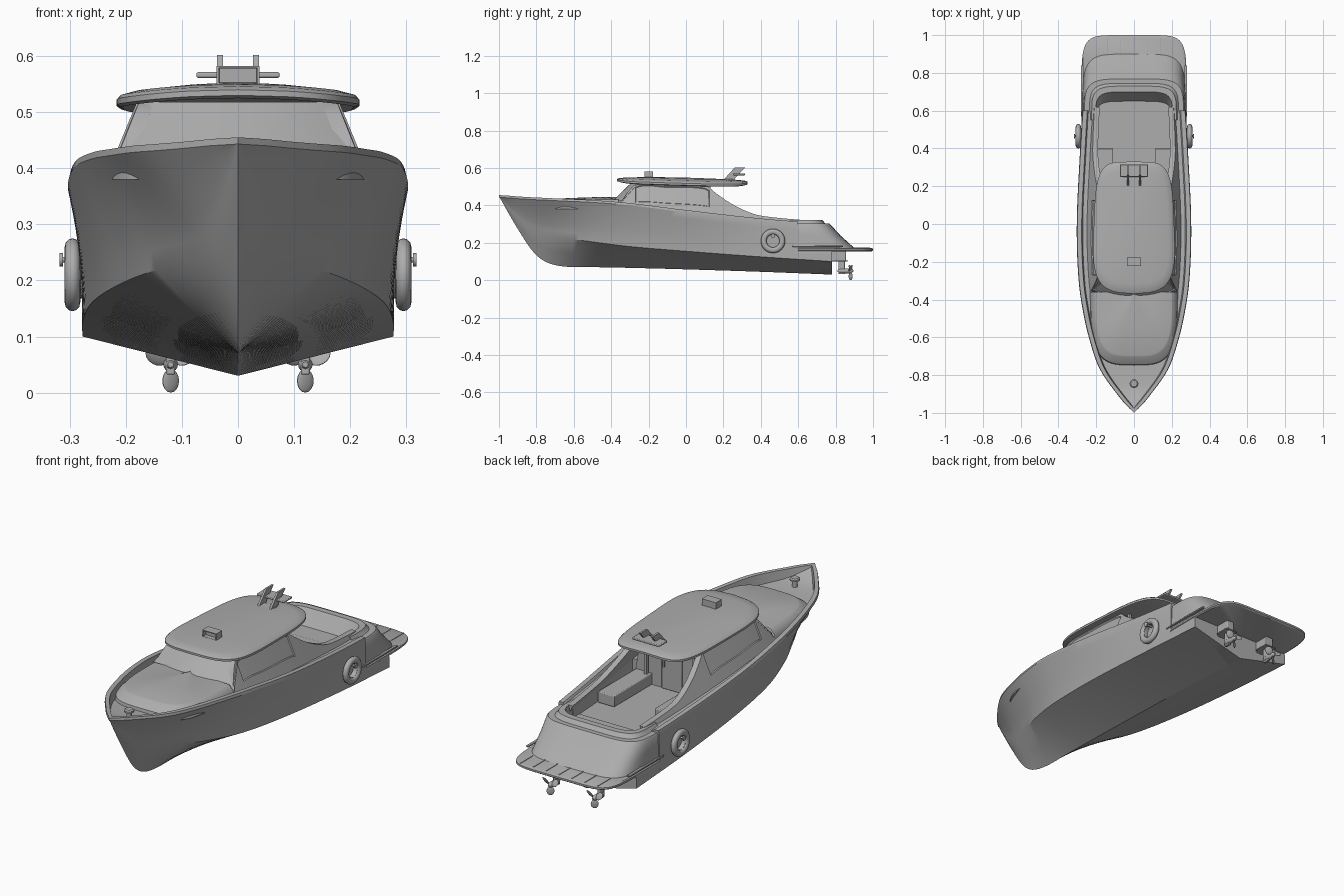
import bpy, bmesh
from math import sin, cos, pi
from mathutils import Vector, Matrix

cube = bpy.data.objects.get("Cube")
if cube:
    bpy.data.objects.remove(cube, do_unlink=True)

GREY = (0.42, 0.42, 0.42, 1)
mat = bpy.data.materials.new("plain grey")
mat.use_nodes = True
mat.diffuse_color = GREY
shader = next(n for n in mat.node_tree.nodes if n.type == "BSDF_PRINCIPLED")
shader.inputs["Base Color"].default_value = GREY
shader.inputs["Roughness"].default_value = 0.6


def finish(name, bm, bevel=0.0, angle=0.6):
    """Turn a bmesh into a shaded object."""
    bmesh.ops.remove_doubles(bm, verts=bm.verts, dist=0.0002)
    bmesh.ops.recalc_face_normals(bm, faces=bm.faces)
    mesh = bpy.data.meshes.new(name)
    bm.to_mesh(mesh)
    bm.free()
    mesh.materials.append(mat)
    ob = bpy.data.objects.new(name, mesh)
    bpy.context.collection.objects.link(ob)
    if bevel:
        mod = ob.modifiers.new("soft edges", "BEVEL")
        mod.width, mod.segments = bevel, 2
    bpy.ops.object.select_all(action="DESELECT")
    ob.select_set(True)
    bpy.context.view_layer.objects.active = ob
    bpy.ops.object.shade_smooth_by_angle(angle=angle)
    return ob


def curve(knots, values):
    """Smooth function through the given values."""
    n = len(knots)

    def slope(i):
        a, b = max(i - 1, 0), min(i + 1, n - 1)
        return (values[b] - values[a]) / (knots[b] - knots[a])

    def f(y):
        y = min(max(y, knots[0]), knots[-1])
        i = next(k for k in range(n - 1) if y <= knots[k + 1])
        h = knots[i + 1] - knots[i]
        t = (y - knots[i]) / h
        s = t * t * (3 - 2 * t)
        return (values[i] * (1 - s) + values[i + 1] * s
                + h * t * (1 - t) * ((1 - t) * slope(i) - t * slope(i + 1)))
    return f


def loft(rings, closed=True, caps=(True, True)):
    """Skin a list of point rings."""
    bm = bmesh.new()
    rows = [[bm.verts.new(p) for p in r] for r in rings]
    n = len(rows[0])
    for a, b in zip(rows, rows[1:]):
        for i in range(n if closed else n - 1):
            j = (i + 1) % n
            bm.faces.new((a[i], a[j], b[j], b[i]))
    for row, cap in zip((rows[0], rows[-1]), caps):
        if cap:
            bm.faces.new(row)
    return bm


def box(name, lo, hi, taper=1.0, bevel=0.0, shift=0.0):
    """Box from corner to corner; the top may be narrower or moved in y."""
    cx = (lo[0] + hi[0]) / 2
    rings = []
    for z, k, s in ((lo[2], 1, 0), (hi[2], taper, shift)):
        rings.append([(cx + (x - cx) * k, y + s, z) for x, y in
                      ((lo[0], lo[1]), (hi[0], lo[1]), (hi[0], hi[1]), (lo[0], hi[1]))])
    return finish(name, loft(rings), bevel)


def lathe(name, profile, centre, axis, steps=28, closed=False):
    """Spin (radius, height) points round an axis."""
    turn = Vector((0, 0, 1)).rotation_difference(Vector(axis)).to_matrix()
    rings = [[Vector(centre) + turn @ Vector((r * cos(2 * pi * i / steps), r * sin(2 * pi * i / steps), h))
              for i in range(steps)] for r, h in profile]
    if closed:
        rings.append(rings[0])
    return finish(name, loft(rings, caps=(not closed, not closed)))


def power(v, e):
    return (1 if v >= 0 else -1) * abs(v) ** e


def bow_shape(w, y0, length, z, e=0.4, crown=0.0, n=32):
    """Rounded U outline, reaching along y by the given length."""
    return [(w * power(cos(pi * i / n), e), y0 + length * power(sin(pi * i / n), e),
             z + crown * sin(pi * i / n)) for i in range(n + 1)]


# Hull lines
Y = (-1, -.95, -.9, -.82, -.75, -.65, -.5, -.3, 0, .4, .78)
keel_z = curve(Y, (.45, .36, .275, .155, .098, .073, .07, .066, .058, .045, .03))
chine_x = curve(Y, (0, .012, .025, .05, .08, .125, .185, .235, .265, .277, .277))
chine_z = curve(Y, (.45, .38, .32, .255, .238, .225, .205, .18, .155, .125, .1))
sheer_x = curve(Y, (0, .05, .09, .15, .19, .225, .263, .293, .303, .285, .262))
sheer_z = curve(Y, (.455, .452, .448, .443, .44, .435, .428, .412, .375, .33, .3))
drop = curve((-1, -.86, -.4, 0, .6), (0, .045, .04, .02, .008))
FLOOR, LEDGE, COCKPIT, STERN = .25, .16, .1, .6


def deck_z(y):
    return sheer_z(y) - drop(y)


def section(y, cockpit, aft):
    k, cx, cz = keel_z(y), chine_x(y), chine_z(y)
    sx, sz, dz = sheer_x(y), sheer_z(y), deck_z(y)
    if aft:
        sx, sz, dz = .277, LEDGE, LEDGE
    half = [(0, k), (cx / 2, (k + cz) / 2), (cx, cz)]
    for i in range(1, 7):
        t = i / 6
        half.append((cx + (sx - cx) * t ** 1.35, cz + (sz - .012 - cz) * t))
    rim, inner = max(sx - .026, 0), max(sx - .08, 0)
    low = FLOOR if cockpit and not aft else dz
    half += [(max(sx - .003, 0), sz), (rim, sz), (max(rim - .006, 0), dz),
             (inner, dz), (inner, low), (0, low)]
    return [(x, y, z) for x, z in half] + [(-x, y, z) for x, z in reversed(half)]


rings = []
for start, end, count, cockpit, aft in ((-1, COCKPIT, 44, 0, 0), (COCKPIT, STERN, 14, 1, 0),
                                        (STERN, .78, 4, 1, 1)):
    rings += [section(start + (end - start) * i / count, cockpit, aft) for i in range(count + 1)]
finish("hull", loft(rings, caps=(False, True)), angle=0.5)

# Raked stern with rim, coaming and cockpit well
stern = [(.274, .36, .162), (.272, .325, .195), (.270, .275, .24), (.267, .225, .295), (.262, .218, .302),
         (.236, .195, .302), (.23, .19, .308), (.224, .18, .321), (.203, .15, .321), (.195, .1, FLOOR + .003)]
finish("stern_shell", loft([bow_shape(w, .55, d, z) for w, d, z in stern],
                           closed=False, caps=(False, True)))

# Swim platform with its seams
ledge = [(.272, .393, .154), (.278, .4, .159), (.278, .4, .168), (.273, .394, .172)]
finish("swim_platform", loft([bow_shape(w, .6, d, z, .3) for w, d, z in ledge]))
for i in range(-3, 4):
    x = i * .07
    box("platform_seam", (x - .002, .89, .168), (x + .002, .985, .1745))
for s in (-1, 1):
    box("rub_rail", (s * .274 - .007, .57, .178), (s * .274 + .007, .84, .186), bevel=.002)

# Cabin sides sweeping down into the cockpit coaming
wall_top = curve((-.37, -.27, -.1, .1, .16, .25, .36, .45, .62),
                 (.385, .513, .518, .51, .465, .405, .355, .338, .322))
for s in (-1, 1):
    rings = []
    for i in range(51):
        y = -.37 + .99 * i / 50
        base = deck_z(y) - .01
        top = max(wall_top(y), base + .012)
        foot = sheer_x(y) - .05
        outer = [(foot - .45 * (z - base), z) for z in (base + (top - base) * f for f in (0, .35, .9, 1))]
        inner = [(x - .028, z) for x, z in (outer[3], outer[0])]
        rings.append([(s * x, y, z) for x, z in outer + inner])
    bm = loft(rings)
    bm.normal_update()
    bmesh.ops.recalc_face_normals(bm, faces=bm.faces)
    glass = []
    for f in bm.faces:
        c = f.calc_center_median()
        t = (c.z - deck_z(c.y) + .01) / (wall_top(c.y) - deck_z(c.y) + .01)
        if -.28 < c.y < .12 and .5 < t < .8 and f.normal.x * s > .5:
            glass.append(f)
    bmesh.ops.inset_region(bm, faces=glass, thickness=.004, depth=-.005)
    finish("cabin_side", bm, angle=0.5)

# Windscreen with recessed pane
rows = []
for x, y, z, back in ((.228, -.415, .395, .06), (.222, -.4, .425, .055), (.182, -.3, .522, .04)):
    rows.append([(x * u / 6, y + back * (u / 6) ** 2, z) for u in range(-6, 7)])
bm = loft(rows, closed=False, caps=(False, False))
bmesh.ops.inset_region(bm, faces=list(bm.faces)[12:], thickness=.013, depth=0)
pane = [f for f in list(bm.faces)[12:24]]
bmesh.ops.inset_region(bm, faces=pane, thickness=.002, depth=-.006)
finish("windscreen", bm)

# Low trunk on the foredeck
trunk = [(.232, -.39, .38, 0), (.228, -.385, .405, 0), (.205, -.345, .43, .003),
         (.198, -.335, .432, .004), (.1, -.17, .434, .009), (.002, -.01, .436, .01)]
finish("fore_trunk", loft([bow_shape(w, -.36, d, z, .55, c) for w, d, z, c in trunk], closed=False))

# Cambered roof slab
rings = []
for k, h in ((.02, .008), (.5, .006), (.95, 0), (1, .005), (1, .015), (.97, .021), (.85, .025), (.5, .028), (.02, .03)):
    ring = []
    for i in range(64):
        a = 2 * pi * i / 64
        x, y = k * power(cos(a), .42), k * power(sin(a), .5)
        wide = .213 - .012 * y
        ring.append((x * wide, -.01 + .34 * y - .02 * (1 - x * x) * (y < 0) * abs(y) + .02 * x * x * (y < 0) * abs(y),
                     .519 - .009 * y - .016 * x * x - .008 * max(-y - .6, 0)))
        ring[-1] = (*ring[-1][:2], ring[-1][2] + h)
    rings.append(ring)
finish("roof", loft(rings), angle=0.7)

# Cabin bulkhead, door and cockpit seats
box("cabin_bulkhead", (-.21, COCKPIT - .01, FLOOR), (.21, COCKPIT + .005, .515), taper=.78)
box("cabin_door", (-.055, .1, FLOOR), (.055, .112, .49), bevel=.003)
box("door_handle", (.035, .11, .36), (.043, .122, .39))
for s in (-1, 1):
    box("cockpit_seat", (s * .155 - .045, .1, FLOOR), (s * .155 + .045, .4, .305), bevel=.004)
    box("roof_post", (s * .13 - .006, .115, FLOOR), (s * .13 + .006, .13, .515))

# Searchlight housing with recessed front
box("light_foot", (-.03, -.215, .535), (.03, -.185, .55))
bm = bmesh.new()
bmesh.ops.create_cube(bm, size=1, matrix=Matrix.Translation((0, -.2, .565)) @ Matrix.Diagonal((.076, .045, .035, 1)))
front = [f for f in bm.faces if f.normal.y < -.9]
bmesh.ops.inset_region(bm, faces=front, thickness=.006, depth=0)
bmesh.ops.inset_region(bm, faces=front, thickness=.001, depth=-.02)
finish("searchlight", bm)

# Raked aerial fins and crossbar
for s in (-1, 1):
    box("mast_fin", (s * .032 - .005, .19, .525), (s * .032 + .005, .245, .602), shift=.07)
box("mast_crossbar", (-.074, .25, .561), (.074, .315, .571), bevel=.003)
box("mast_base", (-.04, .19, .525), (.04, .25, .54), bevel=.003)

# Bow bollard
lathe("bow_bollard", [(.012, .39), (.012, .425), (.023, .43), (.023, .438), (.017, .443)], (0, -.845, 0), (0, 0, 1))

for s in (-1, 1):
    # Round side fender with its hanger
    tube = [(.049 + .016 * cos(a * pi / 6), .014 * sin(a * pi / 6)) for a in range(12)]
    lathe("fender_ring", tube, (s * .295, .465, .21), (s, 0, 0), 40, True)
    lathe("fender_liner", [(.033, -.02), (.042, -.02), (.042, .01), (.033, .01)],
          (s * .29, .465, .21), (s, 0, 0), 32, True)
    lathe("fender_pin", [(.005, -.05), (.005, 0), (.012, 0), (.012, .006)], (s * .312, .465, .237), (s, 0, 0), 12)

    # Stern drive and propeller
    x = s * .12
    box("drive_leg", (x - .02, .77, .1), (x + .02, .855, .157), bevel=.004)
    box("drive_skeg", (x - .008, .815, .032), (x + .008, .85, .11), bevel=.003)
    box("drive_plate", (x - .032, .79, .1), (x + .032, .865, .106), bevel=.002)
    lathe("propeller_hub", [(.005, .81), (.013, .825), (.013, .88), (.004, .895)], (x, 0, .05), (0, 1, 0), 16)
    for i in range(3):
        bm = bmesh.new()
        place = (Matrix.Translation((x, .88, .05)) @ Matrix.Rotation(i * 2 * pi / 3, 4, "Y")
                 @ Matrix.Translation((0, 0, -.029)) @ Matrix.Rotation(.6, 4, "Z")
                 @ Matrix.Diagonal((.018, .004, .021, 1)))
        bmesh.ops.create_uvsphere(bm, u_segments=14, v_segments=8, radius=1, matrix=place)
        finish("propeller_blade", bm)
